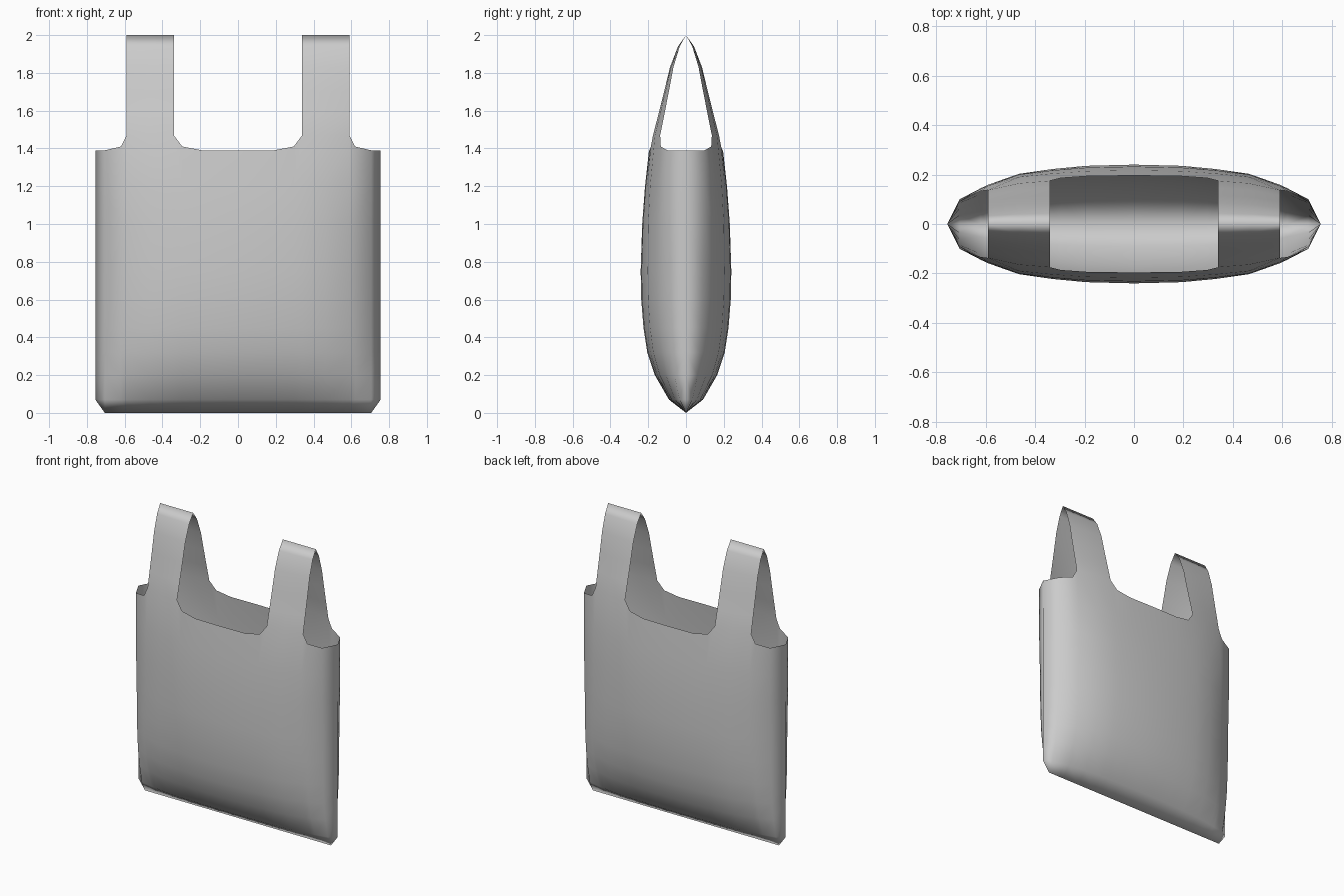
import bpy, bmesh

if "Cube" in bpy.data.objects:
    bpy.data.objects.remove(bpy.data.objects["Cube"])

# Column positions with relative bulge, and height of the cut top edge per column
xs = [0, .19, .295, .34, .465, .59, .62, .705, .755]
bulge = [1, .98, .94, .92, .845, .65, .585, .375, 0]
rim = [1.39, 1.39, 1.41, 1.47, 1.47, 1.47, 1.41, 1.39, 1.39]
# Side profile (height, half depth): body, then handle loop
body = [(0, 0), (.07, .09), (.2, .165), (.32, .205), (.45, .225), (.6, .237),
        (.75, .24), (1.0, .232), (1.2, .217)]
handle = [(1.58, .155), (1.70, .123), (1.83, .09), (1.94, .045), (2.0, 0)]
rim_depth = {1.39: .196, 1.41: .194, 1.47: .185}

bm = bmesh.new()


def point(i, z, depth):
    # Cross-section becomes flatter towards the opening
    t = min(max((z - .75) / .65, 0), 1)
    return bm.verts.new((xs[i], -depth * bulge[i] ** (1 - .3 * t), z))


def strip(low, high):
    for i in range(len(low) - 1):
        bm.faces.new((low[i], low[i + 1], high[i + 1], high[i]))


# Quarter of the bag body with its shaped rim
cols = range(len(xs))
rows = [[point(i, z, d) for i in cols] for z, d in body]
rows.append([point(i, rim[i], rim_depth[rim[i]]) for i in cols])
for a, b in zip(rows, rows[1:]):
    strip(a, b)

# Clipped bottom corner
corner, a, b, c = rows[0][-1], rows[0][-2], rows[1][-1], rows[1][-2]
bm.verts.remove(corner)
bm.faces.new((a, b, c))

# Handle continues from the rim between columns 3 and 5
prev = rows[-1][3:6]
for z, d in handle:
    cur = [point(i, z, d) for i in (3, 4, 5)]
    strip(prev, cur)
    prev = cur

for f in bm.faces:
    f.smooth = True
mesh = bpy.data.meshes.new("carrier_bag")
bm.to_mesh(mesh)
bm.free()
bag = bpy.data.objects.new("carrier_bag", mesh)
bpy.context.collection.objects.link(bag)

# Mirror to all four quarters, welded along the seams
m = bag.modifiers.new("mirror", 'MIRROR')
m.use_axis = (True, True, False)
m.use_clip = True
m.merge_threshold = .001
